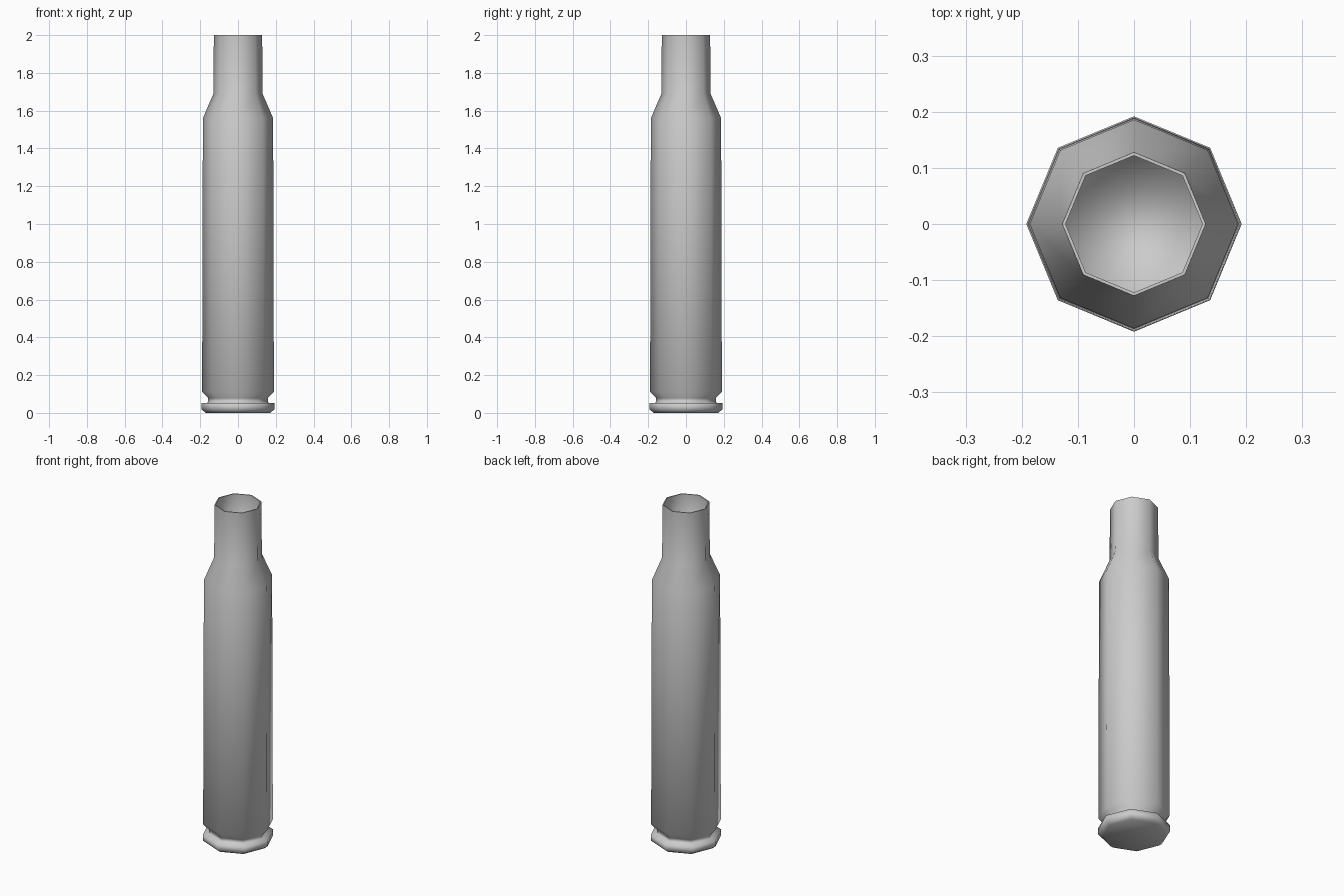
import bpy, bmesh, math

if "Cube" in bpy.data.objects:
    bpy.data.objects.remove(bpy.data.objects["Cube"])

SIDES = 8

# (radius at corners, height): outside from base to mouth, then inside bore
profile = [
    (0.170, 0.0), (0.192, 0.017), (0.192, 0.052),    # extractor rim
    (0.158, 0.054), (0.158, 0.078),                  # groove
    (0.190, 0.112), (0.186, 1.56),                   # body
    (0.130, 1.69), (0.128, 2.0),                     # shoulder and neck
    (0.122, 2.0), (0.122, 1.69),                     # mouth lip and bore
]

bm = bmesh.new()
rings = []
for r, z in profile:
    rings.append([bm.verts.new((r * math.cos(i * math.tau / SIDES),
                                r * math.sin(i * math.tau / SIDES), z))
                  for i in range(SIDES)])

# Walls between neighbouring rings
for a, b in zip(rings, rings[1:]):
    for i in range(SIDES):
        j = (i + 1) % SIDES
        bm.faces.new((a[i], a[j], b[j], b[i]))

# Base cap and bore floor
bm.faces.new(rings[0][::-1])
bm.faces.new(rings[-1])

# Smooth all round, with crisp edges on the mouth lip
for f in bm.faces:
    f.smooth = True
for e in bm.edges:
    if all(v.co.z > 1.999 for v in e.verts):
        e.smooth = False

mesh = bpy.data.meshes.new("cartridge_case")
bm.to_mesh(mesh)
bm.free()
case = bpy.data.objects.new("cartridge_case", mesh)
bpy.context.collection.objects.link(case)
